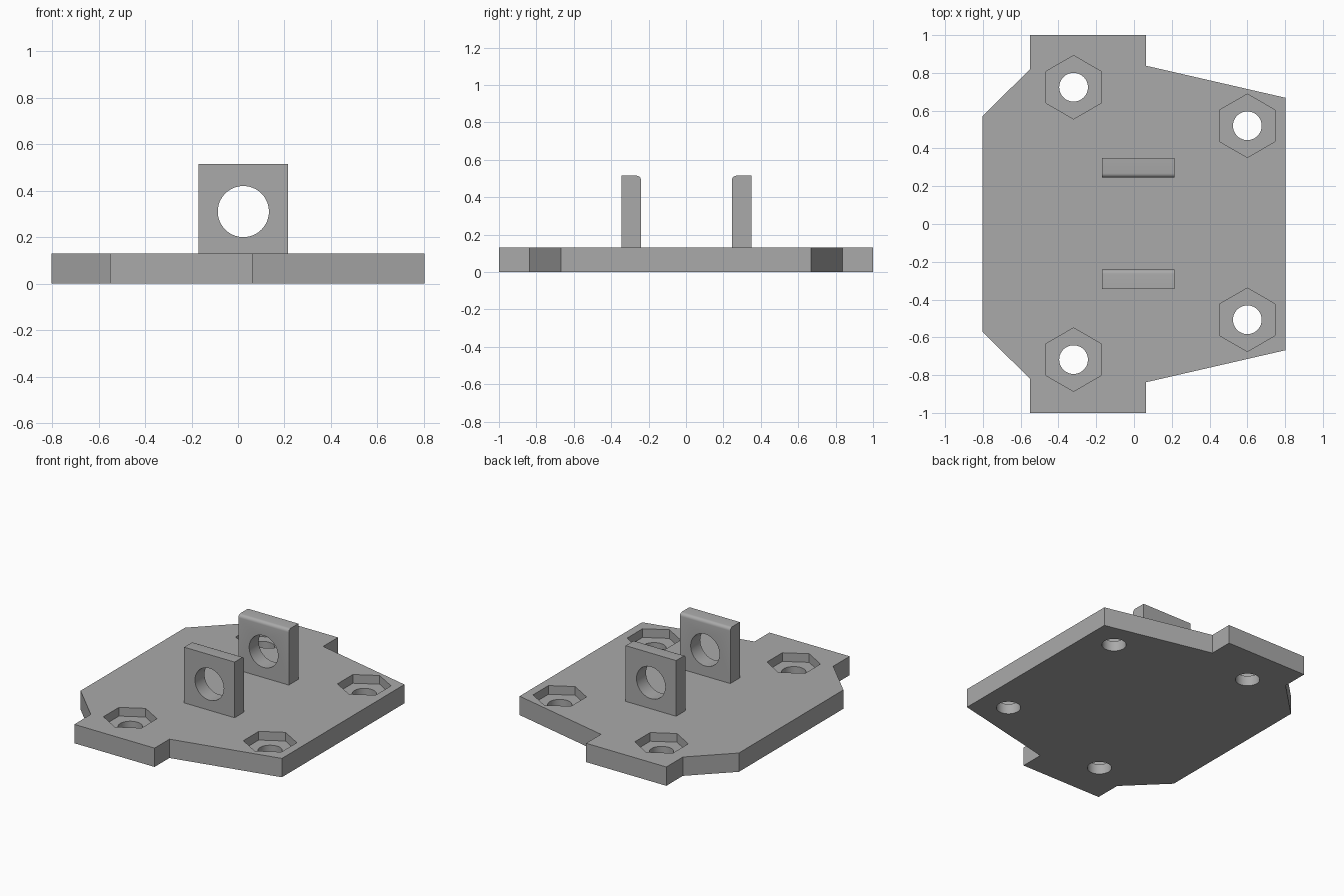
import bpy
import bmesh
import math
from mathutils import Matrix, Vector

cube = bpy.data.objects.get("Cube")
if cube:
    bpy.data.objects.remove(cube, do_unlink=True)

PLATE_H = 0.13
POCKET_FLOOR = 0.07
LUG_X, LUG_Z, LUG_SIZE = 0.023, 0.32, 0.385

# Single grey material
grey = bpy.data.materials.new("plain grey")
grey.use_nodes = True
colour = (0.4, 0.4, 0.4, 1)
grey.diffuse_color = colour
grey.node_tree.nodes["Principled BSDF"].inputs["Base Color"].default_value = colour


def finish(bm, name):
    bmesh.ops.recalc_face_normals(bm, faces=bm.faces)
    mesh = bpy.data.meshes.new(name)
    bm.to_mesh(mesh)
    bm.free()
    mesh.materials.append(grey)
    obj = bpy.data.objects.new(name, mesh)
    bpy.context.collection.objects.link(obj)
    return obj


def prism(name, sides, radius, depth, matrix):
    bm = bmesh.new()
    bmesh.ops.create_cone(bm, cap_ends=True, segments=sides, radius1=radius,
                          radius2=radius, depth=depth, matrix=matrix)
    return finish(bm, name)


def cut(target, cutter):
    cutter.hide_render = True
    cutter.hide_set(True)
    mod = target.modifiers.new(cutter.name, 'BOOLEAN')
    mod.operation = 'DIFFERENCE'
    mod.solver = 'EXACT'
    mod.object = cutter


def apply_and_smooth(obj):
    bpy.ops.object.select_all(action='DESELECT')
    obj.select_set(True)
    bpy.context.view_layer.objects.active = obj
    for mod in list(obj.modifiers):
        cutter = mod.object
        bpy.ops.object.modifier_apply(modifier=mod.name)
        bpy.data.objects.remove(cutter, do_unlink=True)
    bpy.ops.object.shade_smooth_by_angle(angle=math.radians(30))


# Base plate from a half outline mirrored across y
half = [(-0.803, 0.57), (-0.55, 0.82), (-0.55, 1.0),
        (0.063, 1.0), (0.063, 0.838), (0.803, 0.668)]
outline = half + [(x, -y) for x, y in reversed(half)]
bm = bmesh.new()
face = bm.faces.new([bm.verts.new((x, y, 0)) for x, y in outline])
extruded = bmesh.ops.extrude_face_region(bm, geom=[face])["geom"]
bmesh.ops.translate(bm, vec=(0, 0, PLATE_H),
                    verts=[v for v in extruded if isinstance(v, bmesh.types.BMVert)])
plate = finish(bm, "base_plate")

# Bolt holes with hexagonal nut pockets, points along y
for x, y in [(-0.32, 0.724), (-0.32, -0.718), (0.6, 0.52), (0.6, -0.507)]:
    cut(plate, prism("nut_pocket", 6, 0.168, 0.2,
                     Matrix.Translation((x, y, POCKET_FLOOR + 0.1))))
    cut(plate, prism("bolt_hole", 48, 0.076, 0.6, Matrix.Translation((x, y, 0))))
apply_and_smooth(plate)

# Upright lugs with a round eye and a rounded inner top edge
for name, y, inner in [("front_lug", -0.293, 1), ("back_lug", 0.298, -1)]:
    bm = bmesh.new()
    bmesh.ops.create_cube(bm, size=1, matrix=Matrix.Translation((LUG_X, y, LUG_Z))
                          @ Matrix.Diagonal((LUG_SIZE, 0.104, LUG_SIZE + 0.004, 1)))
    edges = [e for e in bm.edges
             if all(v.co.z > LUG_Z and (v.co.y - y) * inner > 0 for v in e.verts)]
    bmesh.ops.bevel(bm, geom=edges, offset=0.022, segments=5, profile=0.5,
                    affect='EDGES')
    lug = finish(bm, name)
    cut(lug, prism("lug_eye", 64, 0.11, 0.4,
                   Matrix.Translation((LUG_X, y, 0.31))
                   @ Matrix.Rotation(math.pi / 2, 4, 'X')))
    apply_and_smooth(lug)
